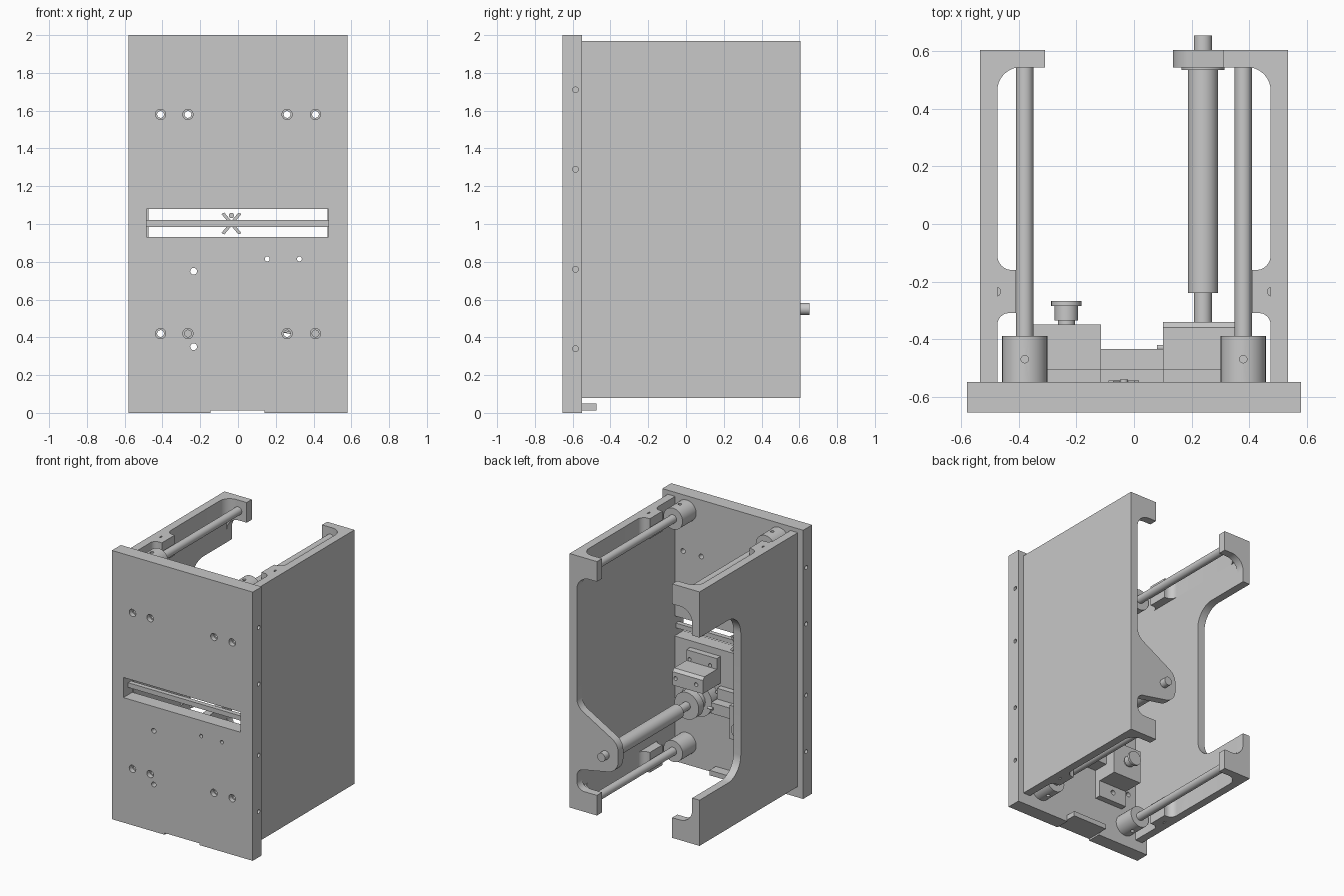
import bpy, bmesh, math
from mathutils import Vector, Matrix

cube = bpy.data.objects.get("Cube")
if cube:
    bpy.data.objects.remove(cube, do_unlink=True)

grey = bpy.data.materials.new("machined_grey")
grey.use_nodes = True
COLOUR = (0.58, 0.58, 0.58, 1)
grey.diffuse_color = COLOUR
grey.node_tree.nodes["Principled BSDF"].inputs["Base Color"].default_value = COLOUR

AXES = {'x': (1, 2, 0), 'y': (0, 2, 1), 'z': (0, 1, 2)}


def finish(name, bm):
    bmesh.ops.recalc_face_normals(bm, faces=bm.faces)
    mesh = bpy.data.meshes.new(name)
    bm.to_mesh(mesh)
    bm.free()
    ob = bpy.data.objects.new(name, mesh)
    bpy.context.collection.objects.link(ob)
    mesh.materials.append(grey)
    return ob


def rounded(pts):
    """Replace each corner (u, v, radius) by an arc."""
    out = []
    for i, p in enumerate(pts):
        c = Vector(p[:2])
        if len(p) == 2:
            out.append(c)
            continue
        a = (Vector(pts[i - 1][:2]) - c).normalized()
        b = (Vector(pts[(i + 1) % len(pts)][:2]) - c).normalized()
        half = a.angle(b) / 2
        centre = c + (a + b).normalized() * p[2] / math.sin(half)
        start = c + a * p[2] / math.tan(half) - centre
        end = c + b * p[2] / math.tan(half) - centre
        for k in range(9):
            out.append(centre + start.lerp(end, k / 8).normalized() * p[2])
    return out


def prism(name, pts, axis, lo, hi, sx=1):
    """Extrude a rounded profile along an axis; sx=-1 mirrors it in x."""
    bm = bmesh.new()
    iu, iv, iw = AXES[axis]
    verts = []
    for p in rounded(pts):
        co = [0, 0, 0]
        co[iu], co[iv], co[iw] = p.x, p.y, lo
        co[0] *= sx
        verts.append(bm.verts.new(co))
    face = bm.faces.new(verts)
    move = Vector((0, 0, 0))
    move[iw] = (hi - lo) * (sx if iw == 0 else 1)
    ext = bmesh.ops.extrude_face_region(bm, geom=[face])
    bmesh.ops.translate(bm, vec=move,
                        verts=[g for g in ext["geom"] if isinstance(g, bmesh.types.BMVert)])
    if not face.is_valid or all(len(e.link_faces) == 1 for e in face.edges):
        bm.faces.new(verts)
    return finish(name, bm)


def box(name, x, y, z):
    return prism(name, [(x[0], y[0]), (x[1], y[0]), (x[1], y[1]), (x[0], y[1])], 'z', *z)


def cyl(name, axis, u, v, r, lo, hi):
    bm = bmesh.new()
    iu, iv, iw = AXES[axis]
    c, d = Vector((0, 0, 0)), Vector((0, 0, 0))
    c[iu], c[iv], c[iw] = u, v, (lo + hi) / 2
    d[iw] = 1
    rot = Vector((0, 0, 1)).rotation_difference(d).to_matrix().to_4x4()
    bmesh.ops.create_cone(bm, cap_ends=True, segments=32, radius1=r, radius2=r,
                          depth=hi - lo, matrix=Matrix.Translation(c) @ rot)
    return finish(name, bm)


def cut(ob, cutter):
    mod = ob.modifiers.new("cut", 'BOOLEAN')
    mod.object = cutter
    mod.operation = 'DIFFERENCE'
    mod.solver = 'EXACT'
    bpy.context.view_layer.objects.active = ob
    bpy.ops.object.modifier_apply(modifier=mod.name)
    bpy.data.objects.remove(cutter, do_unlink=True)


def drill(ob, holes):
    for h in holes:
        cut(ob, cyl("drill", *h))


# Front plate with slot, bottom notch, bolt holes and edge holes
plate = box("front_plate", (-.58, .58), (-.655, -.55), (0, 2))
cut(plate, box("slot_cutter", (-.485, .48), (-.7, -.5), (.93, 1.08)))
cut(plate, box("notch_cutter", (-.145, .14), (-.7, -.5), (-.1, .013)))
for z in (.42, 1.58):
    for x in (-.41, -.265, .26, .41):
        drill(plate, [('y', x, z, .018, -.7, -.5), ('y', x, z, .027, -.7, -.62)])
guide_holes = [('y', -.235, .75, .018, -.7, -.3), ('y', -.235, .35, .018, -.7, -.3),
               ('y', .155, .815, .013, -.7, -.3), ('y', .325, .815, .013, -.7, -.3)]
drill(plate, guide_holes)
for z in (.34, .76, 1.29, 1.71):
    for s in (-1, 1):
        drill(plate, [('x', -.585, z, .015, s * .58 - .05, s * .58 + .05)])

# Side walls: the right one is open at the back
LOW, TOP = .08, 1.97
box("left_wall", (.475, .535), (-.55, .605), (LOW, TOP))
prism("right_wall", [(-.55, LOW), (.605, LOW), (.605, .42), (.12, .42, .15),
                     (.12, 1.63, .15), (.605, 1.63), (.605, TOP), (-.55, TOP)],
      'x', .475, .535, -1)

# Wall rims with corner tabs and rod pads, then rods and bushings
RIM = [(.535, .605), (.31, .605), (.31, .545), (.475, .545, .08), (.475, -.16, .05),
       (.41, -.16), (.41, -.31), (.475, -.31, .04), (.475, -.55), (.535, -.55)]
for s, side in ((1, "left"), (-1, "right")):
    for lo, hi, end, rod_z, face in ((LOW, .23, "lower", .16, LOW), (1.82, TOP, "upper", 1.89, TOP)):
        tag = f"{side}_{end}"
        rim = prism(tag + "_rim", RIM, 'z', lo, hi, s)
        drill(rim, [('z', s * .38, .575, .013, face - .04, face + .04),
                    ('z', s * .48, -.235, .016, face - .06, face + .06)])
        cyl(tag + "_rod", 'y', s * .38, rod_z, .03, -.42, .56)
        bush = cyl(tag + "_bushing", 'y', s * .38, rod_z, .079, -.55, -.39)
        drill(bush, [('z', s * .38, -.47, .013, face - .05, face + .05)])

# Back flanges: the left one carries the tongue for the actuator
prism("left_back_flange",
      [(.535, LOW), (.31, LOW), (.31, .23), (.475, .23, .06), (.475, .38, .06),
       (.135, .445, .1), (.135, .655, .1), (.475, .85, .1), (.475, 1.82, .1),
       (.31, 1.82), (.31, TOP), (.535, TOP)], 'y', .545, .605)
FLANGE = [(.535, TOP), (.31, TOP), (.31, 1.82), (.475, 1.82, .1), (.475, 1.63), (.535, 1.63)]
prism("right_upper_flange", FLANGE, 'y', .545, .605, -1)
prism("right_lower_flange", [(p[0], LOW + TOP - p[1], *p[2:]) for p in FLANGE],
      'y', .545, .605, -1)

# Actuator on one axis
for name, r, lo, hi in (("actuator_tail", .032, .6, .655), ("actuator_collar", .075, .535, .546),
                        ("actuator_body", .053, -.24, .54), ("actuator_rod", .031, -.5, -.24),
                        ("actuator_disc", .1, -.41, -.35), ("actuator_neck", .07, -.5, -.41),
                        ("actuator_base", .125, -.55, -.47)):
    cyl(name, 'y', .24, .55, r, lo, hi)

# Angle bracket above the actuator
bracket = prism("angle_bracket", [(-.55, .68), (-.34, .68), (-.34, .78), (-.36, .8),
                                  (-.505, .8), (-.505, .88), (-.55, .88)], 'x', .1, .35)
drill(bracket, guide_holes[2:])
drill(bracket, [('y', x, .735, .014, -.4, -.3) for x in (.155, .325)])

# Valve block with knob
base = box("valve_base", (-.35, -.115), (-.55, -.505), (.28, .82))
drill(base, guide_holes[:2])
box("valve_block", (-.35, -.115), (-.506, -.35), (.4, .65))
for name, r, lo, hi in (("knob_stem", .041, -.335, -.285), ("knob_cap", .053, -.285, -.268),
                        ("knob_foot", .03, -.36, -.33)):
    cyl(name, 'y', -.235, .52, r, lo, hi)

# Link between the bracket and the valve block
box("link_block", (-.115, .1), (-.55, -.435), (.5, .58))
box("link_plate", (-.115, .1), (-.55, -.505), (.58, .66))
for y, z in ((-.525, .62), (-.43, .54)):
    cyl("link_pin", 'x', y, z, .01, .08, .12)

# Slot rail, crossed clip and its screw
box("slot_rail", (-.485, .48), (-.6, -.565), (.985, 1.02))
for s in (-1, 1):
    prism("crossed_clip", [(-.035 - s * .053, .952), (-.035 - s * .037, .945),
                           (-.035 + s * .053, 1.053), (-.035 + s * .037, 1.06)],
          'y', -.562, -.545)
cyl("clip_screw", 'y', -.035, 1.045, .014, -.56, -.54)

# Foot tab under the plate
box("foot_tab", (-.145, .14), (-.6, -.475), (.013, .05))

# Smooth round parts, keep hard edges
bpy.ops.object.select_all(action='DESELECT')
for ob in bpy.context.collection.objects:
    if ob.type == 'MESH':
        ob.select_set(True)
        bpy.context.view_layer.objects.active = ob
bpy.ops.object.shade_smooth_by_angle(angle=math.radians(30))
